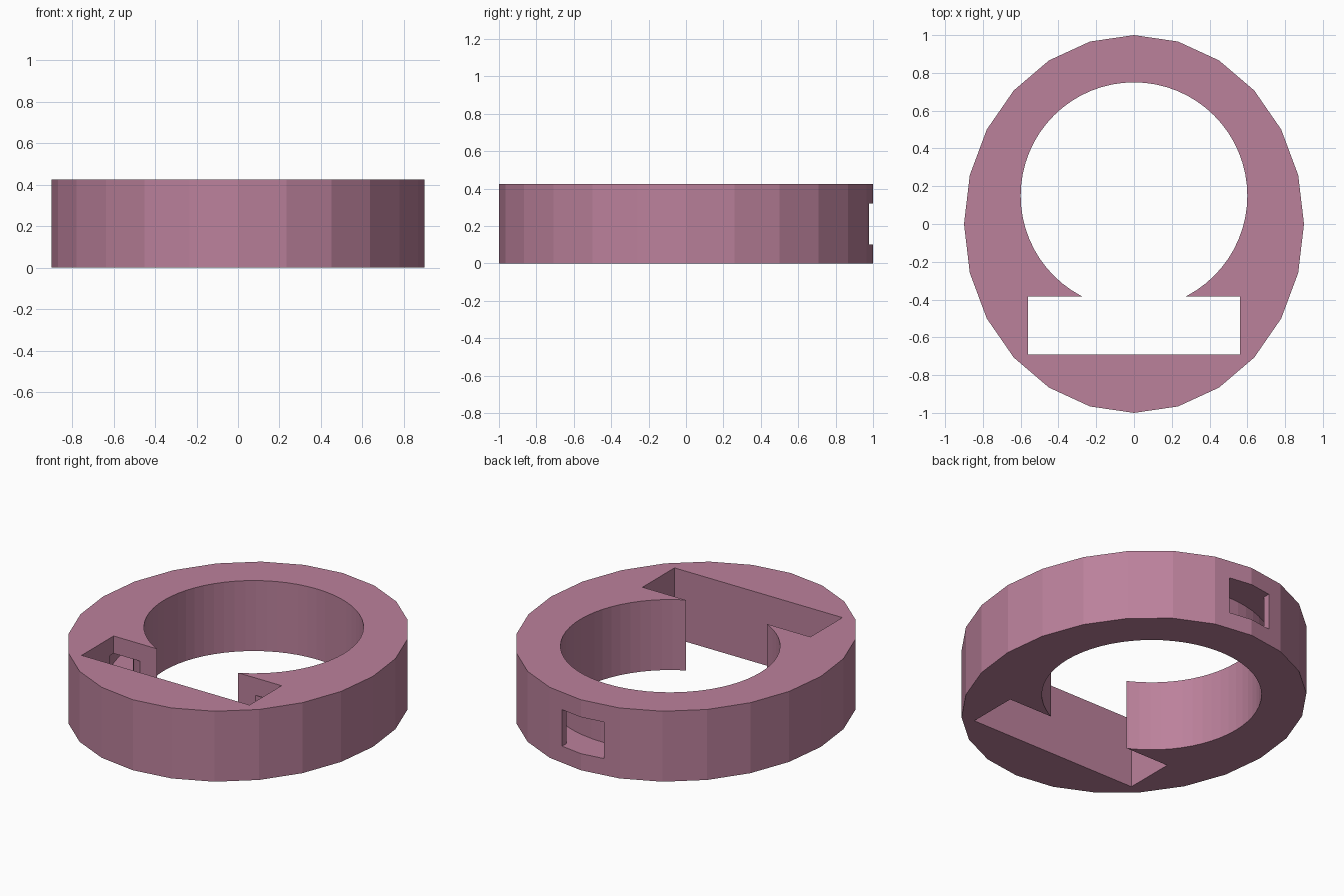
import bpy, bmesh
from math import sin, cos, pi

if "Cube" in bpy.data.objects:
    bpy.data.objects.remove(bpy.data.objects["Cube"])

H = 0.425            # ring height
HOLE_Y = 0.15        # finger-hole centre
Z0, Z1 = 0.10, 0.32  # inner channel floor and ceiling


def ellipse(rx, ry, cy, n):
    return [(rx * sin(2 * pi * i / n), cy + ry * cos(2 * pi * i / n)) for i in range(n)]


def rect(x, y0, y1):
    return [(-x, y0), (x, y0), (x, y1), (-x, y1)]


def prism(name, outer, z0, z1, inner=None):
    """Extruded outline, or a tube when an inner outline is given."""
    bm = bmesh.new()

    def loop(pts, z):
        return [bm.verts.new((x, y, z)) for x, y in pts]

    def bridge(a, b):
        for i in range(len(a)):
            j = (i + 1) % len(a)
            bm.faces.new((a[i], a[j], b[j], b[i]))

    lo, hi = loop(outer, z0), loop(outer, z1)
    bridge(lo, hi)
    if inner:
        lo2, hi2 = loop(inner, z0), loop(inner, z1)
        bridge(lo2, hi2)
        bridge(lo, lo2)
        bridge(hi, hi2)
    else:
        bm.faces.new(lo)
        bm.faces.new(hi)
    bmesh.ops.recalc_face_normals(bm, faces=bm.faces)
    me = bpy.data.meshes.new(name)
    bm.to_mesh(me)
    bm.free()
    ob = bpy.data.objects.new(name, me)
    bpy.context.collection.objects.link(ob)
    return ob


# Oval body
body = prism("ring_body", ellipse(0.9, 1.0, 0, 24), 0, H)

# Cutters: slot, round hole, hidden circular channel, back window
cutters = [
    prism("slot_cutter", rect(0.56, -0.69, -0.385), -0.1, H + 0.1),
    prism("hole_cutter", ellipse(0.6, 0.6, HOLE_Y, 64), -0.1, H + 0.1),
    prism("channel_cutter", ellipse(0.80, 0.80, HOLE_Y, 64), Z0, Z1,
          ellipse(0.66, 0.66, HOLE_Y, 64)),
    prism("window_cutter", rect(0.14, 0.86, 1.1), Z0, Z1),
]
bpy.context.view_layer.objects.active = body
for c in cutters:
    c.hide_render = True
    m = body.modifiers.new(c.name, 'BOOLEAN')
    m.operation = 'DIFFERENCE'
    m.solver = 'EXACT'
    m.object = c
    bpy.ops.object.modifier_apply(modifier=m.name)
for c in cutters:
    bpy.data.objects.remove(c)

# Dusty pink finish
mat = bpy.data.materials.new("dusty_pink")
mat.diffuse_color = (0.5, 0.22, 0.33, 1)
mat.use_nodes = True
mat.node_tree.nodes["Principled BSDF"].inputs["Base Color"].default_value = mat.diffuse_color
body.data.materials.clear()
body.data.materials.append(mat)
